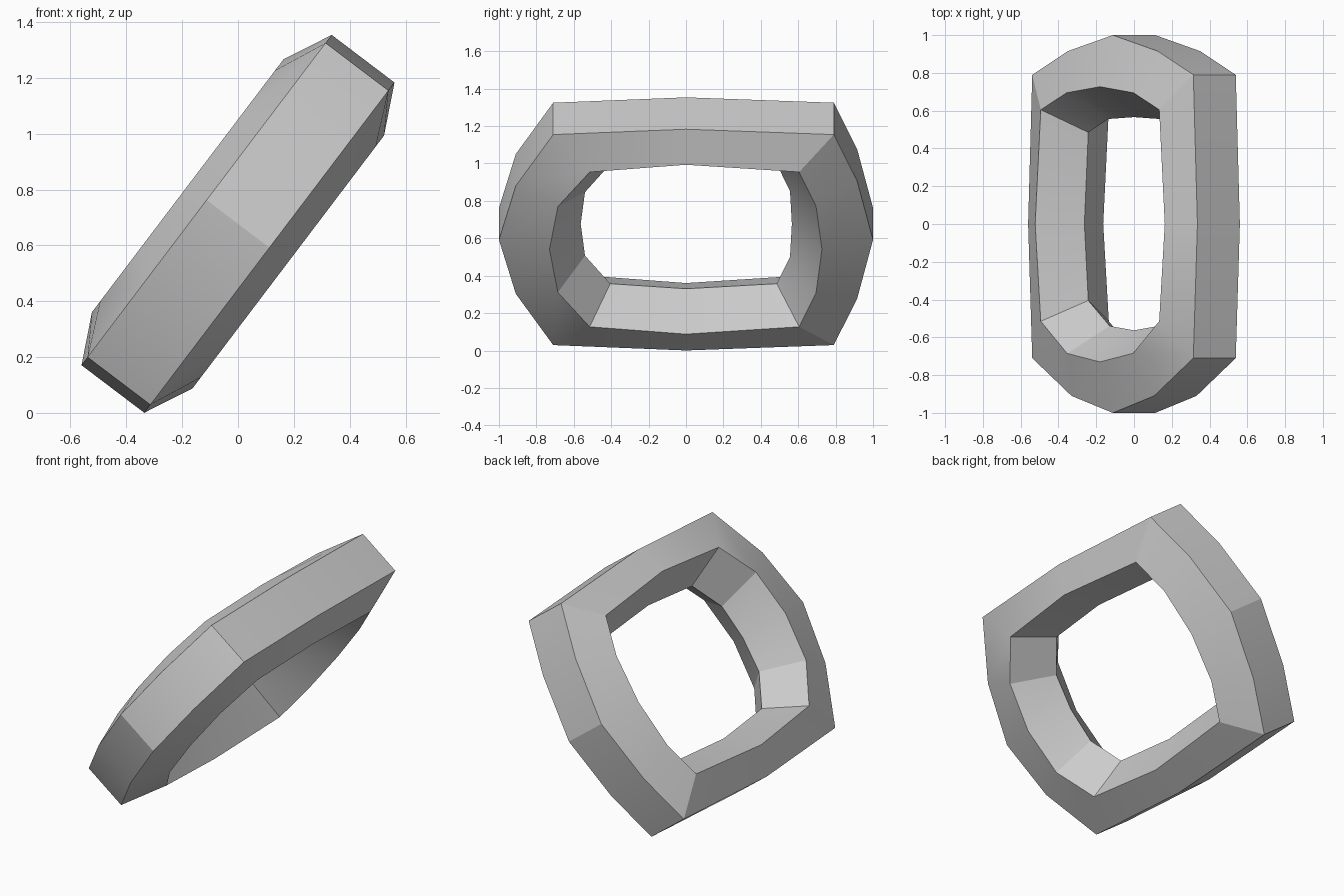
import bpy, bmesh, math
from mathutils import Vector

if "Cube" in bpy.data.objects:
    bpy.data.objects.remove(bpy.data.objects["Cube"])

# Half outlines (y, u) of the ring from -y to +y; the other half is mirrored in u
OUTER = [(-1, 0), (-.91, .362), (-.71, .706), (0, .742), (.79, .706), (.915, .395), (1, 0)]
RIM = [(-.73, 0), (-.685, .288), (-.515, .519), (0, .568), (.605, .519), (.695, .292), (.727, 0)]
INNER = [(-.563, 0), (-.54, .213), (-.405, .401), (0, .435), (.485, .401), (.556, .222), (.566, 0)]

# Tilted frame: u runs up along the ring, v is the ring axis
TILT = math.radians(52.85)
U = Vector((math.cos(TILT), 0, math.sin(TILT)))
V = Vector((math.sin(TILT), 0, -math.cos(TILT)))
CENTRE = Vector((0, 0, .677))


def full_loop(half):
    return half + [(y, -u) for y, u in reversed(half[1:-1])]


# Tilted ring with a hexagon-like cross-section
bm = bmesh.new()
section = [(OUTER, .141), (RIM, .226), (INNER, 0), (RIM, -.226), (OUTER, -.141)]
rings = [[bm.verts.new(CENTRE + U * u + V * v + Vector((0, y, 0)))
          for y, u in full_loop(half)] for half, v in section]
for i, a in enumerate(rings):
    b = rings[(i + 1) % len(rings)]
    n = len(a)
    for k in range(n):
        bm.faces.new((a[k], a[(k + 1) % n], b[(k + 1) % n], b[k]))
bmesh.ops.recalc_face_normals(bm, faces=bm.faces)

mesh = bpy.data.meshes.new("tilted_ring")
bm.to_mesh(mesh)
bm.free()
ring = bpy.data.objects.new("tilted_ring", mesh)
bpy.context.collection.objects.link(ring)

# Smooth along the gentle curves, sharp at corners
bpy.context.view_layer.objects.active = ring
ring.select_set(True)
bpy.ops.object.shade_smooth_by_angle(angle=math.radians(20))
